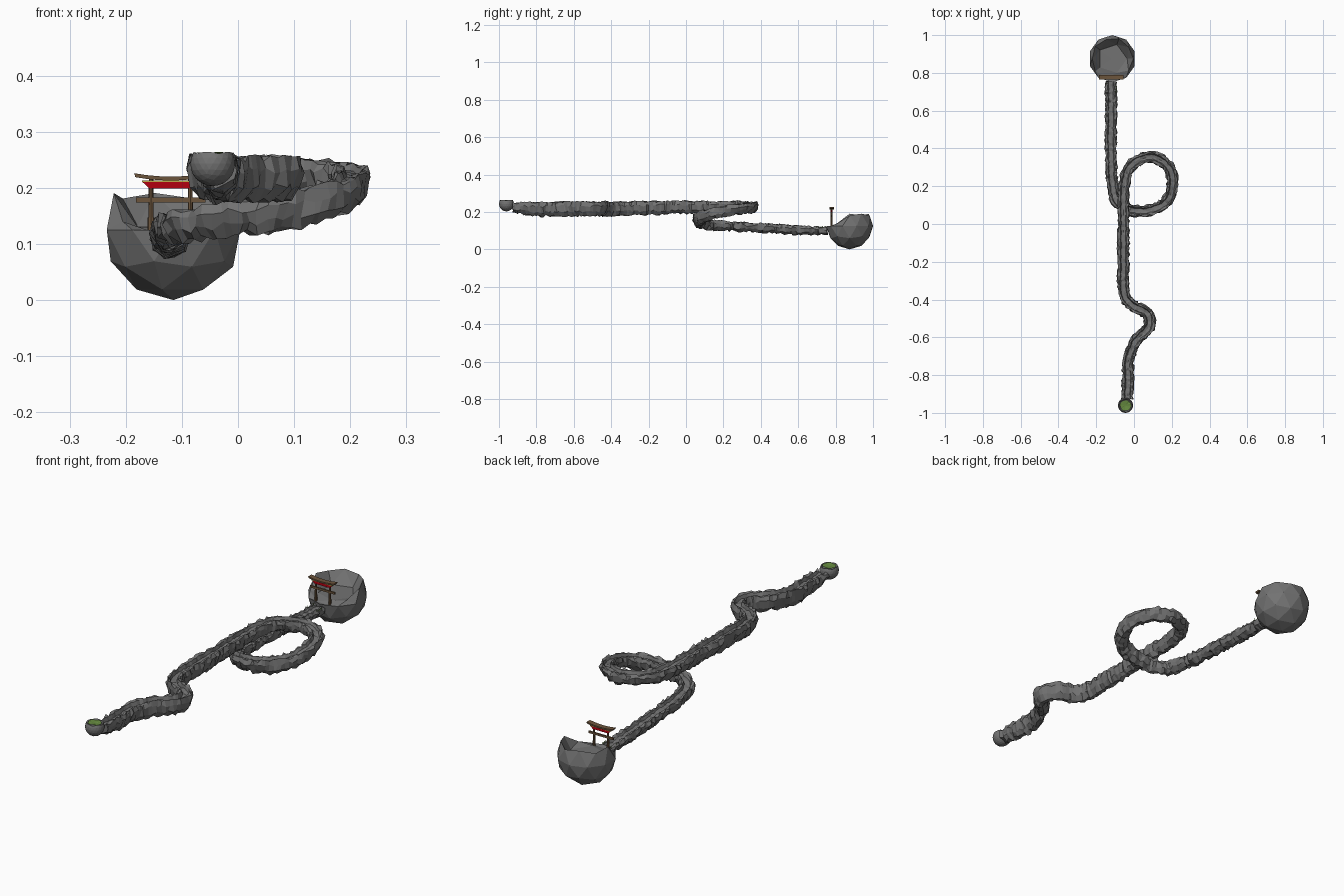
import bpy, bmesh, random
from math import sin, cos, pi
from mathutils import Vector

if "Cube" in bpy.data.objects:
    bpy.data.objects.remove(bpy.data.objects["Cube"])

random.seed(4)

def material(name, rgb):
    m = bpy.data.materials.new(name)
    m.diffuse_color = (*rgb, 1)
    m.use_nodes = True
    m.node_tree.nodes["Principled BSDF"].inputs["Base Color"].default_value = m.diffuse_color
    return m

WOOD = material("wood", (0.15, 0.09, 0.045))
RED = material("red", (0.45, 0.0, 0.005))
GOLD = material("gold", (0.50, 0.40, 0.07))
GRASS = material("grass", (0.13, 0.25, 0.05))
ROCK = material("dark_rock", (0.17, 0.17, 0.17))

def finish(bm, name, mat=None):
    bmesh.ops.recalc_face_normals(bm, faces=bm.faces[:])
    me = bpy.data.meshes.new(name)
    bm.to_mesh(me)
    bm.free()
    ob = bpy.data.objects.new(name, me)
    bpy.context.collection.objects.link(ob)
    if mat:
        me.materials.append(mat)
    return ob

def sweep(rings, name, mat=None):
    """Skin a closed tube through equal-sized rings of points."""
    bm = bmesh.new()
    vs = [[bm.verts.new(p) for p in r] for r in rings]
    n = len(vs[0])
    for a, b in zip(vs, vs[1:]):
        for i in range(n):
            j = (i + 1) % n
            bm.faces.new((a[i], a[j], b[j], b[i]))
    bm.faces.new(vs[0])
    bm.faces.new(vs[-1])
    return finish(bm, name, mat)

# Rocky trough path: x, y, rim height, depth
PATH = [(-.035, -.925, .25, .05), (-.032, -.82, .253, .076), (-.03, -.72, .254, .078),
        (.01, -.62, .256, .078), (.078, -.545, .256, .078), (.07, -.475, .256, .078),
        (-.01, -.43, .256, .078), (-.053, -.365, .257, .077), (-.056, -.2, .258, .074),
        (-.055, 0, .259, .068), (-.052, .2, .258, .06), (-.015, .31, .257, .056),
        (.09, .355, .253, .055), (.18, .305, .245, .055), (.205, .21, .234, .058),
        (.17, .115, .213, .064), (.08, .072, .192, .068), (-.02, .075, .174, .06),
        (-.09, .12, .159, .054), (-.115, .22, .149, .05), (-.122, .4, .14, .049),
        (-.122, .6, .127, .049), (-.122, .755, .118, .04)]

def catmull(p0, p1, p2, p3, t):
    return 0.5 * (2 * p1 + (p2 - p0) * t + (2 * p0 - 5 * p1 + 4 * p2 - p3) * t * t
                  + (3 * p1 - p0 - 3 * p2 + p3) * t ** 3)

pts = [Vector(p) for p in PATH]
pts = [2 * pts[0] - pts[1]] + pts + [2 * pts[-1] - pts[-2]]
samples = []
for k in range(1, len(pts) - 2):
    steps = max(2, round((pts[k + 1] - pts[k]).xyz.length / 0.014))
    samples += [catmull(*pts[k - 1:k + 3], i / steps) for i in range(steps)]
samples.append(pts[-2])

# Cross-section: sideways offset, and height below the rim as a share of depth
SECTION = [(0, -.27), (-.012, -.25), (-.017, -.04), (-.026, -.03), (-.031, -.3), (-.025, -.7),
           (-.009, -.98), (.009, -.98), (.025, -.7), (.031, -.3), (.026, -.03),
           (.017, -.04), (.012, -.25)]
rings = []
for i, s in enumerate(samples):
    a, b = samples[max(i - 1, 0)], samples[min(i + 1, len(samples) - 1)]
    t = Vector((b[0] - a[0], b[1] - a[1], 0)).normalized()
    side = Vector((t.y, -t.x, 0))
    ring = []
    for u, v in SECTION:
        inner = abs(u) < .02 and v > -.5
        j = .0025 if inner else .0055
        p = Vector((s[0], s[1], s[2] + v * s[3])) + side * (u + random.uniform(-j, j))
        p += t * random.uniform(-j, j)
        p.z += random.uniform(-j, j) * 1.3
        ring.append(p)
    rings.append(ring)
sweep(rings, "rock_path", ROCK)

# Large boulder: icosphere whose crown is sunk into a floor, open at the front
R = .125
C = Vector((-.115, .875, R))
bm = bmesh.new()
bmesh.ops.create_icosphere(bm, subdivisions=2, radius=1)
for v in bm.verts:
    co = v.co.copy()
    v.co = C + co * R
    if co.z > .7:
        if co.z < .95:
            v.co.x = C.x + co.x * R * 1.2
            v.co.y = C.y + co.y * R * 1.2
        v.co.z = .13 + random.uniform(-.004, .004)
    elif co.z > .4 and co.y < -.1:
        v.co.z = .14 if co.y > -.6 else .12
finish(bm, "large_boulder", ROCK)

# Small boulder with a hollowed top
c = Vector((-.045, -.96, .243))
bm = bmesh.new()
bmesh.ops.create_icosphere(bm, subdivisions=3, radius=.04)
for v in bm.verts:
    v.co += c
    if v.co.z > .268:
        v.co.z = .256
finish(bm, "small_boulder", ROCK)

# Grass patch on the small boulder
bm = bmesh.new()
rim = []
for i in range(18):
    a = 2 * pi * i / 18
    r = .029 + random.uniform(-.003, .002)
    rim.append(bm.verts.new(c + Vector((r * cos(a), r * sin(a), .019 + random.uniform(-.001, .002)))))
mid = bm.verts.new(c + Vector((0, 0, .016)))
for i in range(18):
    bm.faces.new((mid, rim[i], rim[(i + 1) % 18]))
finish(bm, "grass_patch", GRASS)

# Gate: two posts, a tie beam and curved lintels
GX, GY = -.12, .778

def post(x):
    for name, r1, r2, depth, z in (("gate_post", .005, .004, .1, .167),
                                   ("post_foot", .0065, .006, .03, .132)):
        bm = bmesh.new()
        bmesh.ops.create_cone(bm, cap_ends=True, segments=8, radius1=r1, radius2=r2, depth=depth)
        bmesh.ops.translate(bm, verts=bm.verts[:], vec=(x, GY, z))
        finish(bm, name, WOOD)

def beam(name, half, depth, z0, z1, mat, rise=0, flare=0):
    out = []
    for i in range(7):
        f = i / 3 - 1
        lift = rise * f * f
        row = []
        for dy, z, w in ((-1, z0, 0), (1, z0, 0), (1, z1, flare), (-1, z1, flare)):
            row.append((GX + f * (half + w), GY + dy * depth / 2, z + lift))
        out.append(row)
    sweep(out, name, mat)

for x in (-.035, .035):
    post(GX + x)
beam("tie_beam", .062, .007, .174, .183, WOOD)
beam("red_lintel", .038, .012, .199, .210, RED, 0, .012)
beam("gold_strip", .051, .013, .210, .213, GOLD)
beam("top_lintel", .063, .024, .213, .220, WOOD, .006, .002)

# Small tufts where the path meets the gate
bm = bmesh.new()
for k in range(10):
    base = Vector((GX + random.choice((-.024, .024)), random.uniform(.70, .76), .114))
    tip = base + Vector((random.uniform(-.006, .006), random.uniform(-.006, .006), .012))
    tri = [bm.verts.new(base + Vector((.003 * cos(a), .003 * sin(a), 0))) for a in (0, 2.1, 4.2)]
    top = bm.verts.new(tip)
    for i in range(3):
        bm.faces.new((tri[i], tri[(i + 1) % 3], top))
finish(bm, "grass_tufts", GRASS)
